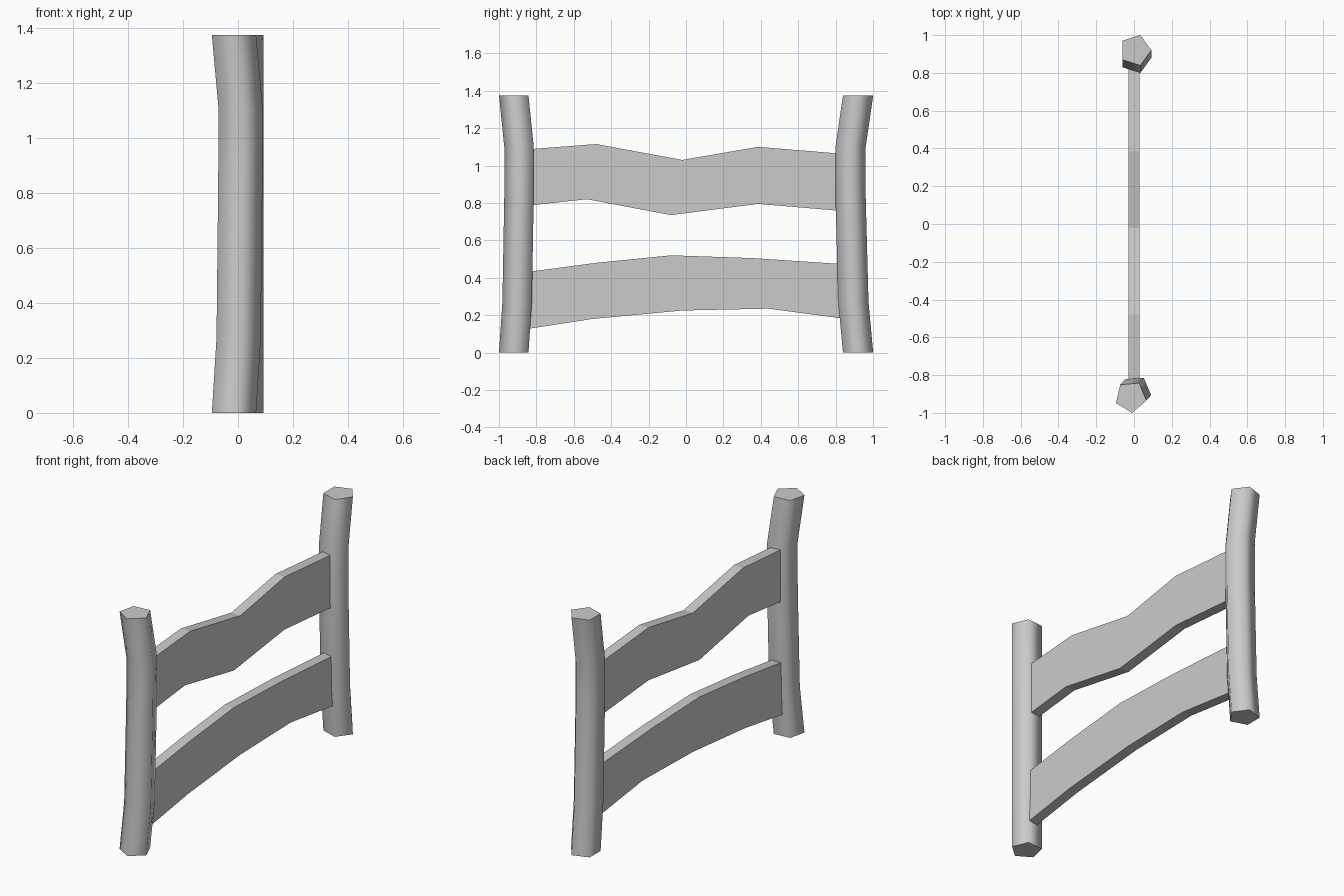
import bpy, math

if "Cube" in bpy.data.objects:
    bpy.data.objects.remove(bpy.data.objects["Cube"])

def make_object(name, verts, faces, smooth=False):
    mesh = bpy.data.meshes.new(name)
    mesh.from_pydata(verts, [], faces)
    mesh.update()
    obj = bpy.data.objects.new(name, mesh)
    bpy.context.collection.objects.link(obj)
    bpy.ops.object.select_all(action='DESELECT')
    obj.select_set(True)
    bpy.context.view_layer.objects.active = obj
    if smooth:
        bpy.ops.object.shade_smooth_by_angle(angle=math.radians(80))
    return obj

def post(name, path, turn, radius=0.085, sides=5):
    """Bent post: a pentagon lofted along a list of (x, y, z) centres."""
    verts = []
    for x, y, z in path:
        for i in range(sides):
            a = math.radians(turn) + i * math.tau / sides
            verts.append((x + radius * math.cos(a), y + radius * math.sin(a), z))
    faces = [tuple(reversed(range(sides))),
             tuple(range(len(verts) - sides, len(verts)))]
    for r in range(len(path) - 1):
        for i in range(sides):
            a, b = r * sides + i, r * sides + (i + 1) % sides
            faces.append((a, b, b + sides, a + sides))
    return make_object(name, verts, faces, smooth=True)

def rail(name, top, bottom, half=0.03):
    """Wavy plank: top and bottom outlines in (y, z), given a thickness in x."""
    verts = []
    for (ty, tz), (by, bz) in zip(top, bottom):
        verts += [(half, by, bz), (half, ty, tz), (-half, ty, tz), (-half, by, bz)]
    n = len(top)
    faces = [(0, 1, 2, 3), tuple(4 * (n - 1) + k for k in (3, 2, 1, 0))]
    for s in range(n - 1):
        for k in range(4):
            a, b = 4 * s + k, 4 * s + (k + 1) % 4
            faces.append((a, a + 4, b + 4, b))
    return make_object(name, verts, faces)

# Posts
post("front_post", [(-0.017, -0.915, 0), (0.0, -0.897, 0.27), (0.006, -0.887, 0.83),
                    (0.008, -0.887, 1.1), (-0.017, -0.915, 1.375)], turn=-13)
post("back_post", [(0.007, 0.92, 0), (0.007, 0.895, 0.27), (0.007, 0.88, 0.83),
                   (0.007, 0.88, 1.1), (0.007, 0.92, 1.375)], turn=0)

# Rails, with their ends buried in the posts
rail("upper_rail",
     [(-0.87, 1.085), (-0.48, 1.115), (-0.02, 1.03), (0.385, 1.10), (0.87, 1.06)],
     [(-0.87, 0.783), (-0.53, 0.82), (-0.08, 0.735), (0.385, 0.795), (0.87, 0.754)])
rail("lower_rail",
     [(-0.87, 0.428), (-0.48, 0.48), (-0.08, 0.52), (0.36, 0.505), (0.87, 0.471)],
     [(-0.87, 0.123), (-0.50, 0.18), (-0.02, 0.225), (0.44, 0.235), (0.87, 0.178)])
